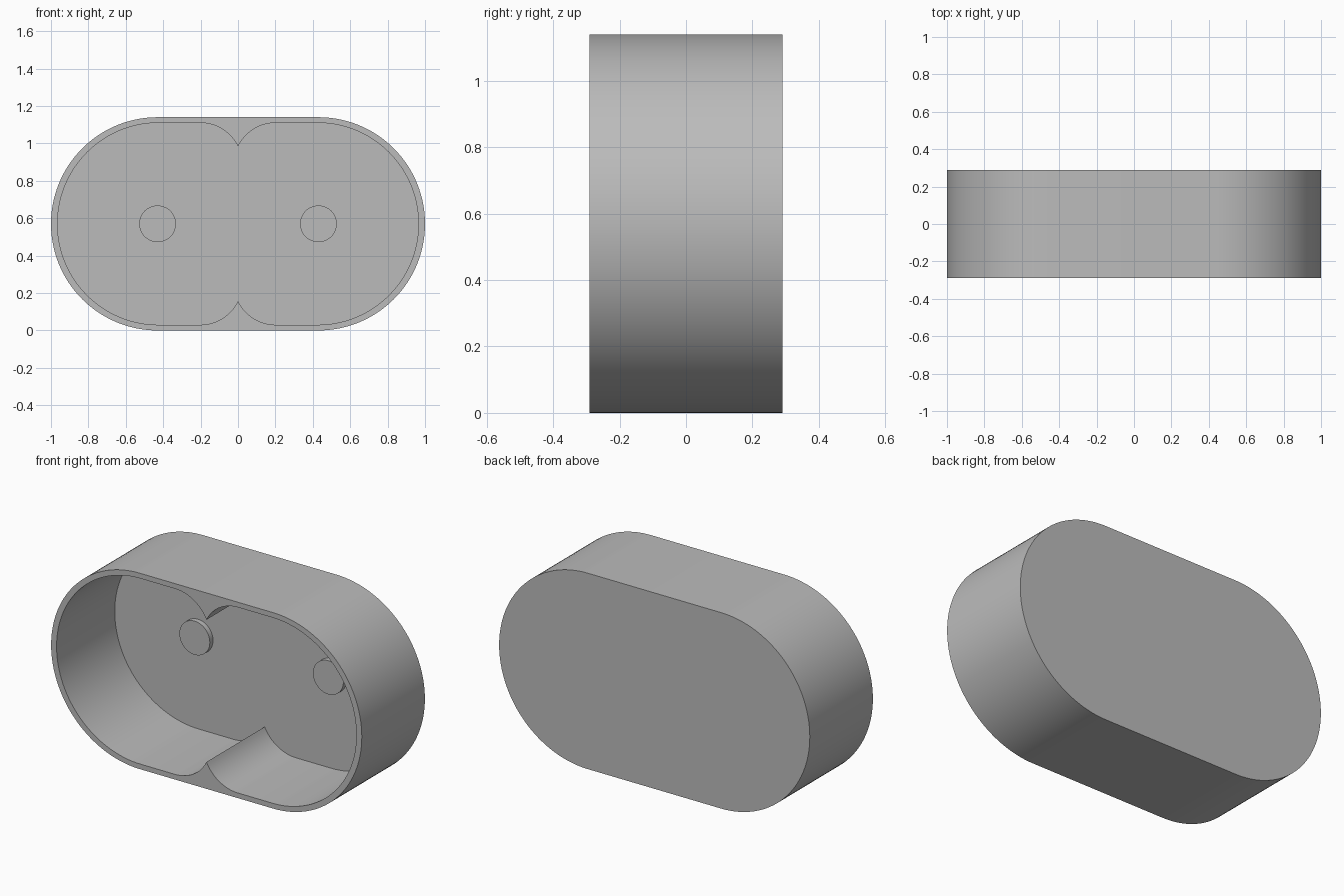
import bpy, bmesh, math
from mathutils import Matrix, Vector

if "Cube" in bpy.data.objects:
    bpy.data.objects.remove(bpy.data.objects["Cube"], do_unlink=True)

R = 0.57            # outer end radius, also the centre height
CX = 0.43           # offset of the rounded ends
FRONT, BACK = -0.29, 0.29
FLOOR = 0.245       # depth position of the pocket floor

grey = bpy.data.materials.new("plain_grey")
grey.use_nodes = True
colour = (0.5, 0.5, 0.5, 1)
grey.diffuse_color = colour
grey.node_tree.nodes["Principled BSDF"].inputs["Base Color"].default_value = colour


def arc(cx, cz, r, start, end, n):
    """Points on an arc in the xz plane, angles in degrees."""
    angles = [math.radians(start + (end - start) * i / n) for i in range(n + 1)]
    return [(cx + r * math.cos(a), cz + r * math.sin(a)) for a in angles]


def finish(bm, name):
    bmesh.ops.recalc_face_normals(bm, faces=bm.faces)
    mesh = bpy.data.meshes.new(name)
    bm.to_mesh(mesh)
    bm.free()
    mesh.materials.append(grey)
    obj = bpy.data.objects.new(name, mesh)
    bpy.context.collection.objects.link(obj)
    bpy.ops.object.select_all(action='DESELECT')
    obj.select_set(True)
    bpy.context.view_layer.objects.active = obj
    bpy.ops.object.shade_smooth_by_angle(angle=math.radians(30))
    return obj


def outer_profile():
    return arc(CX, R, R, -90, 90, 64) + arc(-CX, R, R, 90, 270, 64)


def pocket_profile():
    """Two rounded lobes meeting at a cusp above and below the middle."""
    r, cx, small = 0.54, 0.425, 0.225
    sweep = 64
    reach = small * math.sin(math.radians(sweep))
    upper = arc(cx, R, r, 0, 90, 32)
    upper += arc(reach, R + r - small, small, 90, 90 + sweep, 16)
    upper += [(-x, z) for x, z in reversed(upper[:-1])]
    lower = [(x, 2 * R - z) for x, z in reversed(upper[1:-1])]
    return upper + lower


def tube(bm, profile, y0, y1):
    """Wall along y with its far end closed; returns the open-end edges."""
    a = [bm.verts.new((x, y0, z)) for x, z in profile]
    b = [bm.verts.new((x, y1, z)) for x, z in profile]
    for i in range(len(a)):
        j = (i + 1) % len(a)
        bm.faces.new((a[i], a[j], b[j], b[i]))
    bm.faces.new(b)
    return [bm.edges.get((a[i], a[(i + 1) % len(a)])) for i in range(len(a))]


# Open housing: outer shell, pocket and front rim
bm = bmesh.new()
rim = tube(bm, outer_profile(), FRONT, BACK)
rim += tube(bm, pocket_profile(), FRONT, FLOOR)
bmesh.ops.triangle_fill(bm, edges=rim, use_beauty=True, normal=Vector((0, -1, 0)))
finish(bm, "housing")

# Short round pins on the pocket floor
for side, x in (("right", -CX), ("left", CX)):
    bm = bmesh.new()
    length = 0.03
    place = Matrix.Translation((x, FLOOR - length / 2, R)) @ Matrix.Rotation(math.pi / 2, 4, 'X')
    bmesh.ops.create_cone(bm, cap_ends=True, segments=48, radius1=0.098,
                          radius2=0.098, depth=length, matrix=place)
    finish(bm, side + "_pin")
